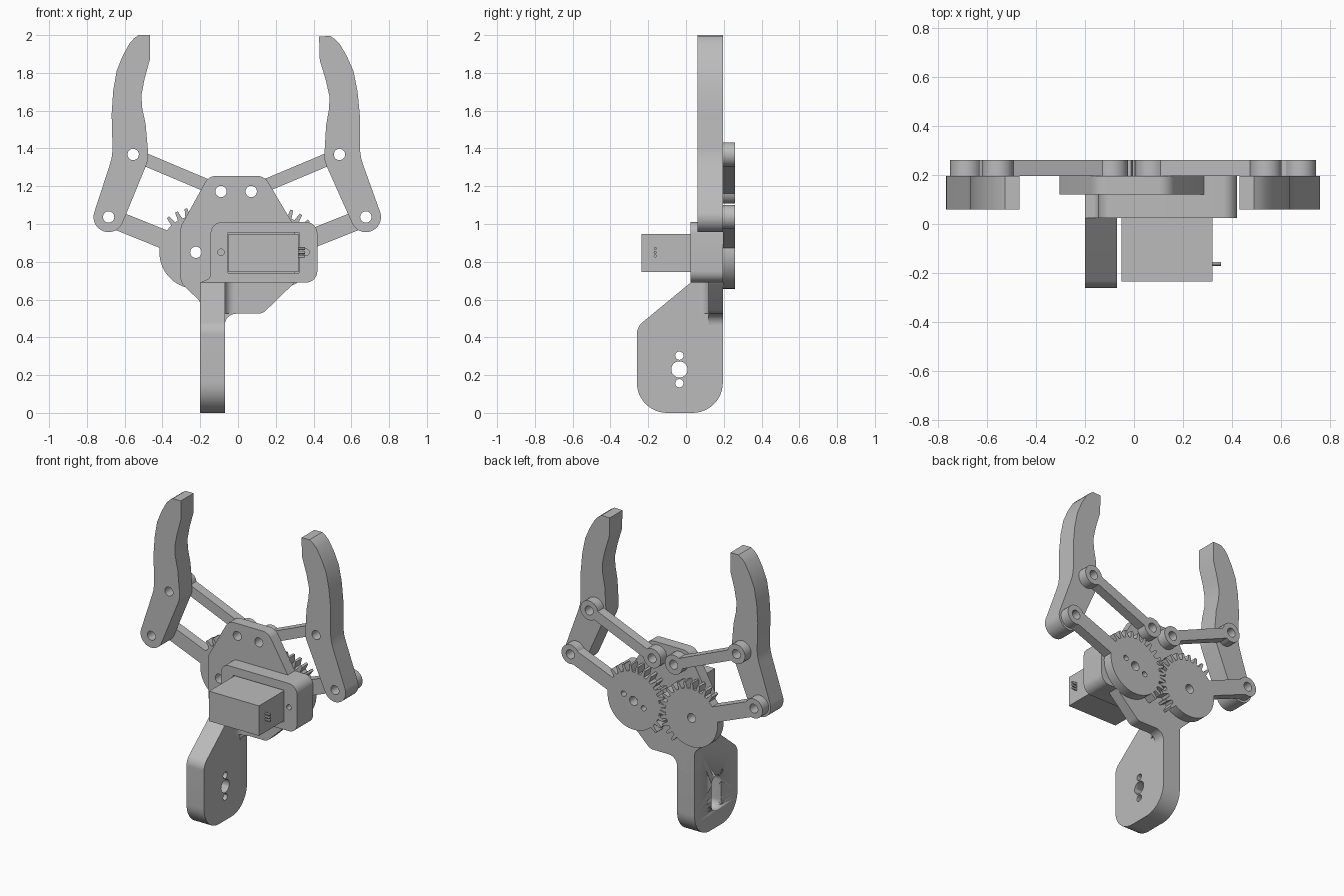
import bpy, bmesh, math
from mathutils import Vector

cube = bpy.data.objects.get("Cube")
if cube:
    bpy.data.objects.remove(cube, do_unlink=True)

grey = bpy.data.materials.new("plain_grey")
grey.use_nodes = True
grey.diffuse_color = (0.5, 0.5, 0.5, 1)
grey.node_tree.nodes["Principled BSDF"].inputs["Base Color"].default_value = (0.5, 0.5, 0.5, 1)


def arc(c, r, a0, a1, n=20):
    return [(c[0] + r * math.cos(a0 + (a1 - a0) * i / n),
             c[1] + r * math.sin(a0 + (a1 - a0) * i / n)) for i in range(n + 1)]


def circle(c, r, n=28):
    return arc(c, r, 0, math.tau, n)[:-1]


def rounded(corners, n=8):
    """Polygon from (u, v, radius) corners, each replaced by an arc."""
    out = []
    for i, (u, v, r) in enumerate(corners):
        p = Vector((u, v))
        if r == 0:
            out.append((u, v))
            continue
        a = (Vector(corners[i - 1][:2]) - p).normalized()
        b = (Vector(corners[(i + 1) % len(corners)][:2]) - p).normalized()
        half = a.angle(b) / 2
        c = p + (a + b).normalized() * r / math.sin(half)
        s = p + a * r / math.tan(half) - c
        e = p + b * r / math.tan(half) - c
        a0 = math.atan2(s.y, s.x)
        turn = (math.atan2(e.y, e.x) - a0 + math.pi) % math.tau - math.pi
        out += arc(c, r, a0, a0 + turn, n)
    return out


def prism(name, outline, w0, w1, holes=(), axis="y"):
    """Extrude a flat outline with holes along the given axis."""
    cu = bpy.data.curves.new(name, "CURVE")
    cu.dimensions = "2D"
    cu.fill_mode = "BOTH"
    cu.extrude = (w1 - w0) / 2
    for loop in [outline, *holes]:
        sp = cu.splines.new("POLY")
        sp.points.add(len(loop) - 1)
        for pt, (u, v) in zip(sp.points, loop):
            pt.co = (u, v, 0, 1)
        sp.use_cyclic_u = True
    tmp = bpy.data.objects.new(name + "_curve", cu)
    bpy.context.collection.objects.link(tmp)
    dg = bpy.context.evaluated_depsgraph_get()
    me = bpy.data.meshes.new_from_object(tmp.evaluated_get(dg))
    bpy.data.objects.remove(tmp, do_unlink=True)
    bm = bmesh.new()
    bm.from_mesh(me)
    mid = (w0 + w1) / 2
    for vert in bm.verts:
        u, v, w = vert.co
        w += mid
        vert.co = {"x": (w, u, v), "y": (u, w, v), "z": (u, v, w)}[axis]
    bmesh.ops.remove_doubles(bm, verts=bm.verts, dist=0.0001)
    bmesh.ops.recalc_face_normals(bm, faces=bm.faces)
    bm.to_mesh(me)
    bm.free()
    me.materials.clear()
    me.materials.append(grey)
    ob = bpy.data.objects.new(name, me)
    bpy.context.collection.objects.link(ob)
    bpy.ops.object.select_all(action="DESELECT")
    ob.select_set(True)
    bpy.context.view_layer.objects.active = ob
    bpy.ops.object.shade_smooth_by_angle(angle=math.radians(30))
    return ob


def rect(u0, v0, u1, v1):
    return [(u0, v0), (u1, v0), (u1, v1), (u0, v1)]


def link(p, q, r, w):
    """Bar with a larger round eye at both ends."""
    a = math.atan2(q[1] - p[1], q[0] - p[0])
    k = math.pi - math.asin(w / r)
    return arc(q, r, a - k, a + k) + arc(p, r, a + math.pi - k, a + math.pi + k)


def gear(c, q, s, phase):
    """Half-toothed gear with an arm to q, drawn for the -x side."""
    root, tip, r, w = 0.193, 0.237, 0.065, 0.05
    dx, dz = -s * (q[0] - c[0]), q[1] - c[1]
    a = math.atan2(dz, dx)
    d = math.asin(w / root)
    k = math.pi - math.asin(w / r)
    step = math.tau / 28
    first = math.tau - 4 * step + phase * step
    pts = arc((0, 0), root, a + d, first - step / 2, 24)
    for i in range(15):
        for off, rad in ((-0.3, root), (-0.14, tip), (0.14, tip), (0.3, root)):
            t = first + (i + off) * step
            pts.append((rad * math.cos(t), rad * math.sin(t)))
    pts.append((root * math.cos(a - d), root * math.sin(a - d)))
    pts += arc((dx, dz), r, a - k, a + k)
    return [(c[0] - s * u, c[1] + v) for u, v in pts]


HOLE = 0.03
BACK, REAR = 0.195, 0.26

# Finger outline for the -x side, relative to its lower pivot
outer = [(-0.526, 2.0), (-0.55, 1.983), (-0.574, 1.957), (-0.611, 1.889), (-0.643, 1.809),
         (-0.661, 1.703), (-0.669, 1.58), (-0.664, 1.395), (-0.669, 1.35), (-0.68, 1.31)]
inner = [(-0.484, 1.316), (-0.476, 1.345), (-0.476, 1.38), (-0.489, 1.528), (-0.508, 1.618),
         (-0.511, 1.682), (-0.495, 1.767), (-0.466, 1.873), (-0.466, 2.0)]
low0 = (-0.685, 1.037)
finger = outer + arc(low0, 0.08, math.radians(163), math.radians(338)) + inner
finger = [(u - low0[0], v - low0[1]) for u, v in finger]

# Jaw sides: gear centre, lower pivot, upper pivot, plate pivot, finger tilt
sides = [("right", -1, (-0.223, 0.85), low0, (-0.555, 1.368), (-0.09, 1.172), 0),
         ("left", 1, (0.207, 0.85), (0.677, 1.037), (0.537, 1.368), (0.07, 1.172), 0.03)]
for side, s, hub, low, up, pin, tilt in sides:
    ct, st = math.cos(tilt), math.sin(tilt)
    shape = [(low[0] - s * u * ct - v * st, low[1] - s * u * st + v * ct) for u, v in finger]
    prism(side + "_finger", shape, 0.06, BACK, [circle(low, HOLE), circle(up, HOLE)])
    prism(side + "_link", link(pin, up, 0.065, 0.034), BACK, REAR,
          [circle(pin, HOLE), circle(up, HOLE)])
    holes = [circle(low, HOLE), circle(hub, HOLE)]
    if s > 0:
        d = (Vector(low) - Vector(hub)).normalized() * 0.08
        holes += [circle(Vector(hub) + d, 0.018), circle(Vector(hub) - d, 0.018)]
    prism(side + "_gear_arm", gear(hub, low, s, 0.5 if s > 0 else 0), BACK, REAR, holes)

# Back plate that carries the pivots
plate = rounded([(-0.155, 1.255, 0.07), (0.14, 1.255, 0.07), (0.3, 0.985, 0.06),
                 (0.3, 0.69, 0.02), (0.13, 0.525, 0.06), (-0.07, 0.525, 0.06),
                 (-0.07, 0.44, 0), (-0.2, 0.44, 0), (-0.2, 0.59, 0.04), (-0.304, 0.69, 0.06),
                 (-0.304, 0.985, 0.06)])
prism("back_plate", plate, 0.12, BACK,
      [circle(p, HOLE) for p in ((-0.09, 1.172), (0.07, 1.172), (-0.223, 0.85))])

# Servo mount with a pocket and two screw holes
mount = rounded([(-0.145, 1.01, 0.06), (0.42, 1.01, 0.06), (0.42, 0.69, 0.06),
                 (-0.2, 0.69, 0), (-0.145, 0.715, 0.03)])
prism("servo_mount", mount, 0.025, BACK,
      [rect(-0.054, 0.741, 0.324, 0.954), circle((-0.09, 0.85), 0.017), circle((0.36, 0.85), 0.017)])

# Servo motor and its pins
prism("servo_body", rect(-0.05, 0.747, 0.32, 0.948), -0.235, 0.18)
for i in range(3):
    prism("servo_pin", circle((-0.163, 0.83 + 0.02 * i), 0.008, 12), 0.31, 0.355, axis="x")

# Handle with bolt holes and a slotted recess on its outer side
profile = rounded([(-0.26, 0, 0.16), (0.195, 0, 0.16), (0.195, 0.69, 0),
                   (0.025, 0.69, 0), (-0.26, 0.455, 0.08)], 12)
handle = prism("handle", profile, -0.2, -0.07,
               [circle((-0.035, z), r) for z, r in ((0.23, 0.043), (0.303, 0.022), (0.157, 0.022))],
               axis="x")
slot = arc((-0.035, 0.295), 0.052, 0, math.pi) + arc((-0.035, 0.165), 0.052, math.pi, math.tau)
cutter = prism("slot_cutter", slot, -0.3, -0.13, axis="x")
cutter.hide_render = True
cut = handle.modifiers.new("slot", "BOOLEAN")
cut.operation = "DIFFERENCE"
cut.object = cutter
bpy.context.view_layer.objects.active = handle
bpy.ops.object.modifier_apply(modifier=cut.name)
bpy.data.objects.remove(cutter, do_unlink=True)

# Fillet between handle and plate
fillet = rounded([(-0.075, 0.125, 0), (-0.075, 0.06, 0), (-0.07, 0.06, 0),
                  (-0.07, 0.12, 0.05), (-0.01, 0.12, 0), (-0.01, 0.125, 0)])
prism("handle_fillet", fillet, 0.525, 0.69, axis="z")
